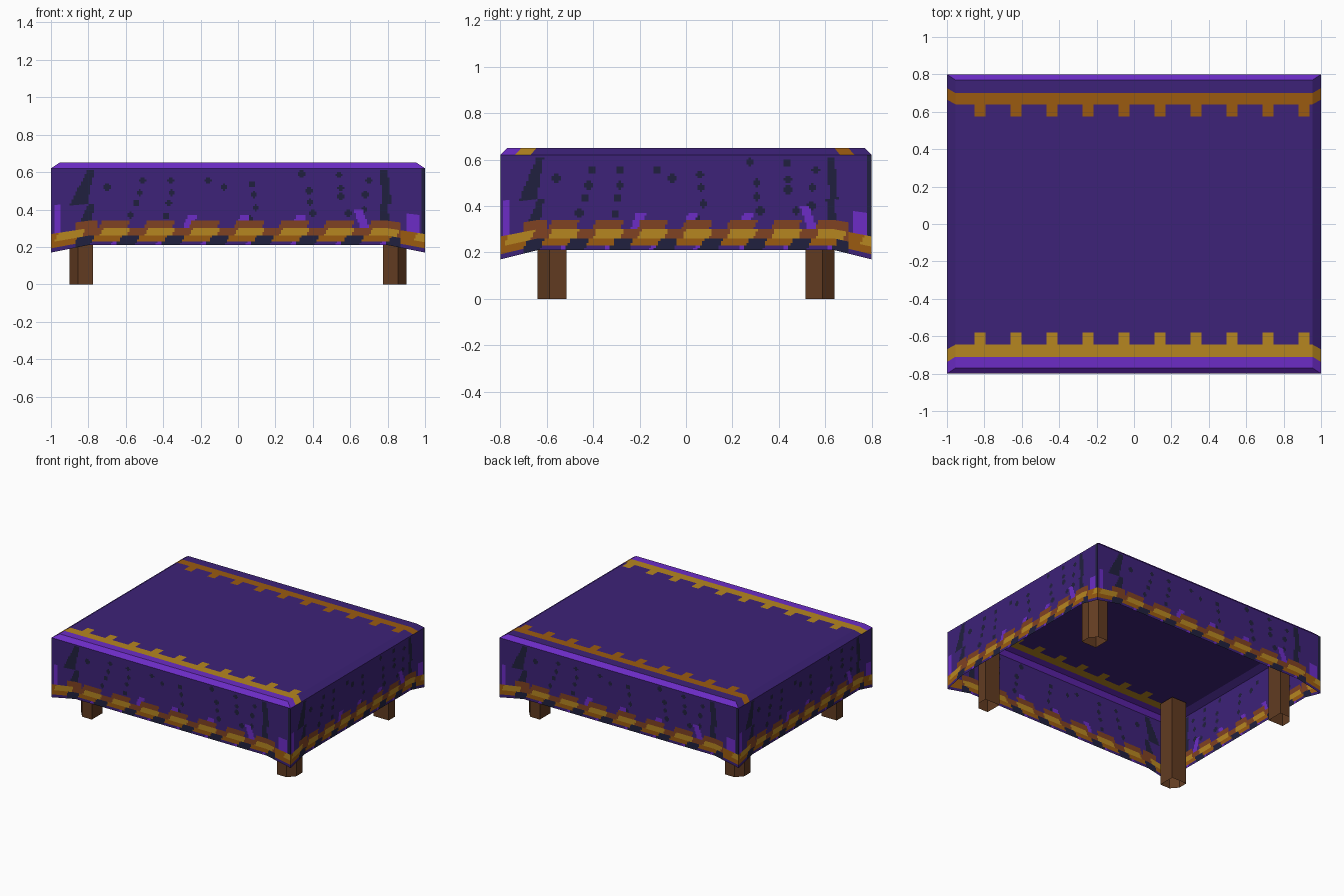
import bpy, bmesh, math

if "Cube" in bpy.data.objects:
    bpy.data.objects.remove(bpy.data.objects["Cube"])

# Palette (sRGB 0-255 converted to linear)
def lin(c):
    c /= 255
    return c / 12.92 if c <= 0.04045 else ((c + 0.055) / 1.055) ** 2.4

PALETTE = {
    "purple cloth": (61, 34, 120), "bright violet": (108, 44, 198),
    "dark navy": (32, 32, 62), "gold": (182, 134, 32),
    "orange trim": (155, 91, 16), "rust brown": (128, 66, 34),
    "wood": (97, 59, 33),
}
MATS = []
for name, rgb in PALETTE.items():
    m = bpy.data.materials.new(name)
    m.diffuse_color = (*[lin(c) for c in rgb], 1)
    m.use_nodes = True
    m.node_tree.nodes["Principled BSDF"].inputs["Base Color"].default_value = m.diffuse_color
    MATS.append(m)
PURPLE, VIOLET, NAVY, GOLD, ORANGE, RUST, WOOD = range(7)

def finish(bm, name):
    me = bpy.data.meshes.new(name)
    for m in MATS:
        me.materials.append(m)
    bm.to_mesh(me)
    bm.free()
    ob = bpy.data.objects.new(name, me)
    bpy.context.collection.objects.link(ob)

HX, HY, TOP, EDGE, HEM = 1.0, 0.80, 0.65, 0.62, 0.21
IX, IY = 0.955, 0.77

# Cloth top: flat sheet with toothed trim bands and a bevelled rim
teeth = [-0.823 + 0.1925 * i for i in range(10)]
xs = [-IX] + [t + d for t in teeth for d in (-0.03, 0.03)] + [IX]
ys = [-IY, -0.71, -0.645, -0.58, 0.575, 0.64, 0.70, IY]

def top_colour(x, y):
    tooth = any(abs(x - t) < 0.03 for t in teeth)
    if y < -0.71:
        return VIOLET
    if y < -0.645 or (y < -0.58 and tooth):
        return GOLD
    if 0.64 < y < 0.70 or (0.575 < y < 0.64 and tooth):
        return ORANGE
    return PURPLE

bm = bmesh.new()
grid = [[bm.verts.new((x, y, TOP)) for x in xs] for y in ys]
for j in range(len(ys) - 1):
    for i in range(len(xs) - 1):
        f = bm.faces.new((grid[j][i], grid[j][i + 1], grid[j + 1][i + 1], grid[j + 1][i]))
        c = f.calc_center_median()
        f.material_index = top_colour(c.x, c.y)
rim = [e for e in bm.edges if e.is_boundary]
res = bmesh.ops.extrude_edge_only(bm, edges=rim)["geom"]
for v in (g for g in res if isinstance(g, bmesh.types.BMVert)):
    v.co = (v.co.x * HX / IX, v.co.y * HY / IY, EDGE)
bmesh.ops.recalc_face_normals(bm, faces=bm.faces)
if sum(f.normal.z for f in bm.faces) < 0:
    bmesh.ops.reverse_faces(bm, faces=bm.faces)
for f in (g for g in res if isinstance(g, bmesh.types.BMFace)):
    c = f.calc_center_median()
    # long rims are violet, end rims continue the bands of the top
    f.material_index = VIOLET if abs(f.normal.y) > 0.3 else top_colour(9, c.y * IY / HY)
finish(bm, "cloth_top")

# Painted pattern on the hanging sides: s runs -1..1 left to right, z is height
DOTS = [(-.70, .52), (-.51, .555), (-.525, .49), (-.545, .435), (-.575, .37),
        (-.36, .555), (-.355, .49), (-.37, .435), (-.385, .365), (-.16, .555),
        (-.075, .52), (.075, .535), (.085, .48), (.095, .41), (.06, .35),
        (.34, .59), (.38, .50), (.385, .44), (.40, .38), (.54, .585),
        (.55, .515), (.55, .47), (.59, .38), (.70, .555), (.68, .48), (.675, .40)]
STROKES = [(-.27, .3, .37), (.01, .3, .37), (.31, .3, .37)]

def side_colour(s, z, half):
    # twisted hem trim
    t = ((s - 0.5 * (z - 0.25)) / 0.24 + 0.2) % 1
    corner = abs(s) > 0.87
    if z < 0.235:
        return PURPLE if corner or t < 0.45 else (VIOLET if t < 0.55 else NAVY)
    if z < 0.265:
        return ORANGE if corner or t < 0.6 else NAVY
    if z < 0.30:
        return GOLD if 0.1 < t < 0.7 else (ORANGE if corner else RUST)
    if z < 0.335 and not corner and (t < 0.62 or abs(s) > 0.75):
        return RUST
    # violet brush strokes
    if z < 0.44 and -0.985 < s < -0.95 or z < 0.39 and 0.90 < s < 0.97:
        return VIOLET
    for s0, z0, z1 in STROKES:
        if z0 < z < z1 and abs(s - s0 - 0.4 * (z - z0)) < 0.027:
            return VIOLET
    if z < 0.40 and abs(s - 0.68 + 0.4 * (z - 0.3)) < 0.025:
        return VIOLET
    # jagged dark folds near the corners
    if z < 0.61:
        k = 1 - ((z - 0.24) / 0.19) % 1
        if -0.80 - 0.10 * k < s < -0.765 - 0.04 * k:
            return NAVY
        if 0.755 + 0.02 * k < s < 0.80 + 0.02 * k:
            return NAVY
    if s > 0.978:
        return NAVY
    # dots
    for ds, dz in DOTS:
        if math.hypot((s - ds) * half, z - dz) < 0.0165:
            return NAVY
    return PURPLE

# Cloth sides: four hanging sheets whose hem dips at the corners
ROWS = 41
def cloth_side(name, half, cols, place):
    bm = bmesh.new()
    grid = []
    for r in range(ROWS + 1):
        row = []
        for c in range(cols + 1):
            s = 2 * c / cols - 1
            hem = HEM - 0.04 * max(0, (abs(s) - 0.8) / 0.2)
            row.append(bm.verts.new(place(s, hem + (EDGE - hem) * r / ROWS)))
        grid.append(row)
    for r in range(ROWS):
        for c in range(cols):
            f = bm.faces.new((grid[r][c], grid[r][c + 1], grid[r + 1][c + 1], grid[r + 1][c]))
            s = 2 * (c + 0.5) / cols - 1
            z = HEM + (EDGE - HEM) * (r + 0.5) / ROWS
            f.material_index = side_colour(s, z, half)
    finish(bm, name)

cloth_side("cloth_front", HX, 200, lambda s, z: (s * HX, -HY, z))
cloth_side("cloth_back", HX, 200, lambda s, z: (-s * HX, HY, z))
cloth_side("cloth_right", HY, 160, lambda s, z: (HX, s * HY, z))
cloth_side("cloth_left", HY, 160, lambda s, z: (-HX, -s * HY, z))

# Legs: square tubes with the outer corner cut off, open at the foot
PROFILE = [(0.775, 0.515), (0.90, 0.515), (0.90, 0.588), (0.855, 0.64), (0.775, 0.64)]
for sx, xn in ((-1, "left"), (1, "right")):
    for sy, yn in ((-1, "front"), (1, "back")):
        bm = bmesh.new()
        pts = PROFILE if sx * sy > 0 else PROFILE[::-1]
        lo = [bm.verts.new((sx * x, sy * y, 0)) for x, y in pts]
        hi = [bm.verts.new((sx * x, sy * y, 0.64)) for x, y in pts]
        for i in range(5):
            j = (i + 1) % 5
            bm.faces.new((lo[i], lo[j], hi[j], hi[i]))
        bm.faces.new(hi)
        for f in bm.faces:
            f.material_index = WOOD
        finish(bm, f"{yn}_{xn}_leg")
